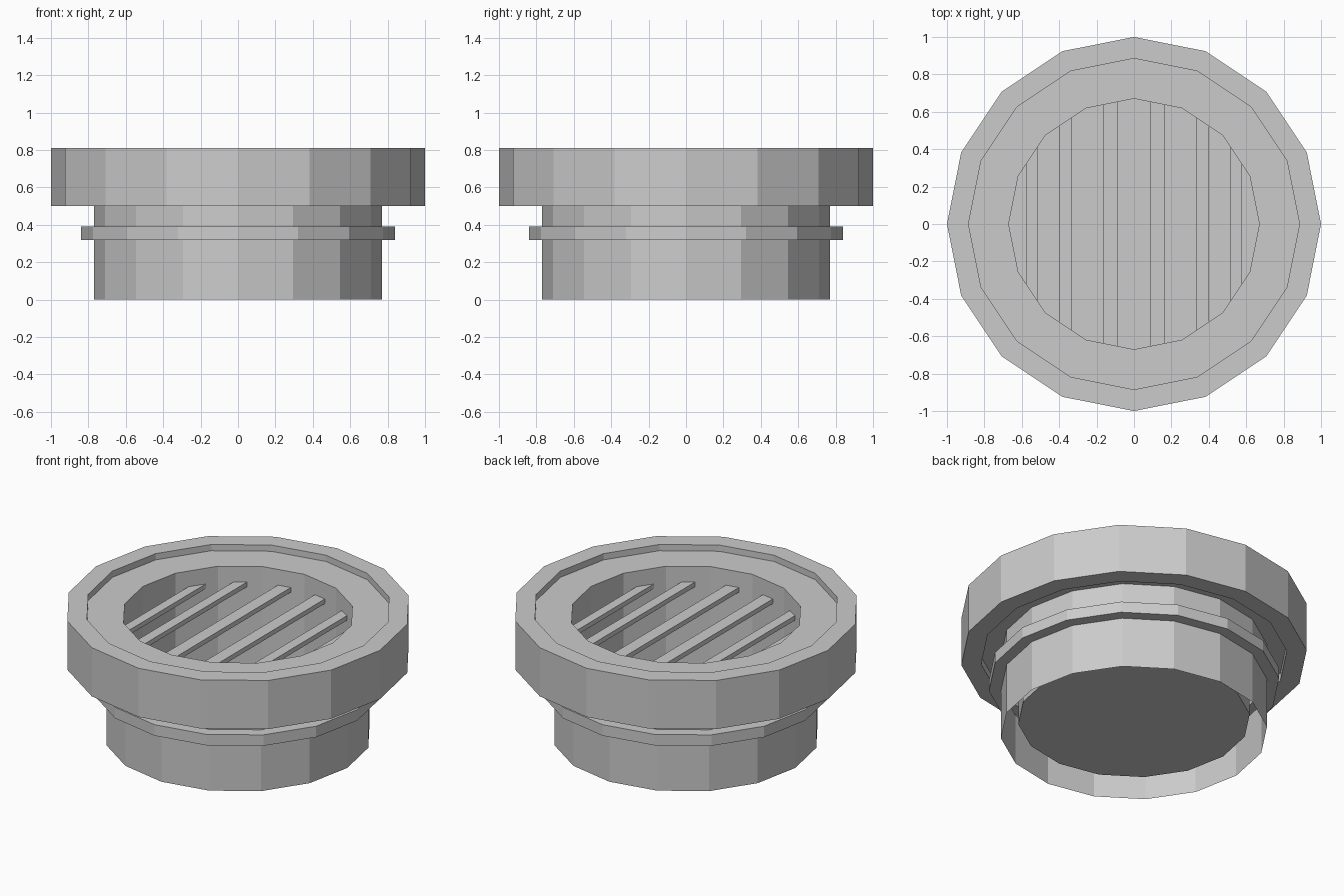
import bpy, bmesh
from math import pi, sin, cos, tan, atan2, floor

if "Cube" in bpy.data.objects:
    bpy.data.objects.remove(bpy.data.objects["Cube"])

SIDES = 16


def add_object(name, bm):
    mesh = bpy.data.meshes.new(name)
    bm.to_mesh(mesh)
    bm.free()
    obj = bpy.data.objects.new(name, mesh)
    bpy.context.collection.objects.link(obj)
    return obj


def lathe(name, profile, closed=False, cap_start=False):
    """Turn an (r, z) profile around z with flat sides."""
    bm = bmesh.new()
    rings = [[bm.verts.new((r * cos(2 * pi * i / SIDES), r * sin(2 * pi * i / SIDES), z))
              for i in range(SIDES)] for r, z in profile]
    pairs = list(zip(rings, rings[1:])) + ([(rings[-1], rings[0])] if closed else [])
    for a, b in pairs:
        for i in range(SIDES):
            j = (i + 1) % SIDES
            bm.faces.new((a[i], b[i], b[j], a[j]))
    if cap_start:
        bm.faces.new(rings[0])
    return add_object(name, bm)


def wall_y(x, r):
    """Height of the 16-sided opening's edge at x."""
    step = 2 * pi / SIDES
    for i in range(SIDES // 4):
        x0, y0 = r * cos(i * step), r * sin(i * step)
        x1, y1 = r * cos((i + 1) * step), r * sin((i + 1) * step)
        if x1 <= x <= x0:
            return y0 + (y1 - y0) * (x0 - x) / (x0 - x1)
    return 0.0


# Thick outer ring
lathe("outer_ring", [(0.885, 0.50), (0.885, 0.81), (1.0, 0.81), (1.0, 0.50)], closed=True)

# Inner cup, recessed flange and open lower sleeve with its ridge
lathe("cup_and_sleeve", [(0.67, 0.09), (0.67, 0.77), (0.885, 0.77), (0.885, 0.55),
                         (0.77, 0.55), (0.77, 0.39), (0.84, 0.39), (0.84, 0.32),
                         (0.77, 0.32), (0.77, 0.0)], cap_start=True)

# Grille slats running front to back, mirrored left and right
bm = bmesh.new()
for x0, x1 in [(0.085, 0.165), (0.335, 0.40), (0.515, 0.575)]:
    for s in (1, -1):
        plan = [(s * x0, -wall_y(x0, 0.67)), (s * x1, -wall_y(x1, 0.67)),
                (s * x1, wall_y(x1, 0.67)), (s * x0, wall_y(x0, 0.67))]
        face = bm.faces.new([bm.verts.new((x, y, 0.64)) for x, y in plan])
        ext = bmesh.ops.extrude_face_region(bm, geom=[face], use_keep_orig=True)
        top = [v for v in ext["geom"] if isinstance(v, bmesh.types.BMVert)]
        bmesh.ops.translate(bm, verts=top, vec=(0, 0, 0.03))
bmesh.ops.recalc_face_normals(bm, faces=bm.faces)
add_object("grille_slats", bm)
